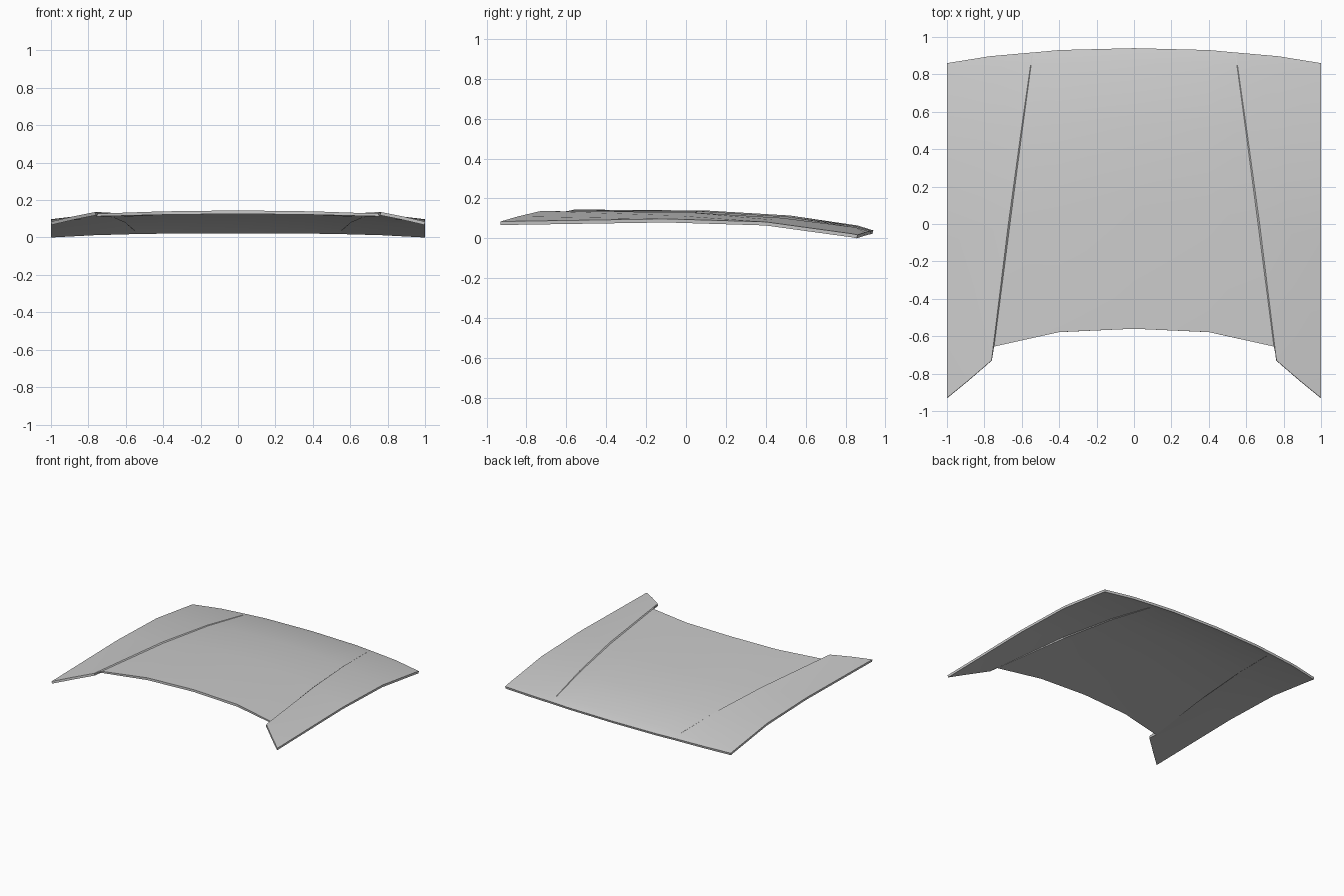
import bpy
import bmesh
from math import radians

cube = bpy.data.objects.get("Cube")
if cube:
    bpy.data.objects.remove(cube, do_unlink=True)

THICKNESS = 0.018

paint = bpy.data.materials.new("light_grey_paint")
grey = (0.6, 0.6, 0.6, 1)
paint.use_nodes = True
paint.diffuse_color = grey
paint.node_tree.nodes["Principled BSDF"].inputs["Base Color"].default_value = grey

# Lengthwise sections of one half, each running from front edge to rear edge
centre = [(0, -.56, .145), (0, .1, .14), (0, .52, .115), (0, .86, .065), (0, .94, .04)]
inner = [(.4, -.578, .14), (.4, .08, .136), (.4, .51, .109), (.4, .855, .061), (.4, .93, .038)]
crease = [(.748, -.655, .128), (.663, 0, .125), (.6, .48, .098), (.55, .85, .055), (.54, .917, .036)]
edge = [(1, -.93, .085), (1, -.1, .098), (1, .4, .083), (1, .83, .024), (1, .86, .018)]

# Raised lip where the side panel meets the centre panel
lip = [(x + dx, y, z + dz) for (x, y, z), dx, dz in
       zip(crease, (.012, .009, .006, .003, .003), (.009, .007, .005, .001, 0))]
lip[0] = (.762, -.73, .137)


def blend(a, b, t):
    return [tuple(p + (q - p) * t for p, q in zip(u, v)) for u, v in zip(a, b)]


# Middle of the side panel, with the rear edge bowed slightly outwards
side = blend(lip, edge, .5)
side[0] = (.89, -.84, .111)
side[-1] = (.77, .897, .03)

# Skin the sections into one half of the panel
bm = bmesh.new()
columns = [[bm.verts.new(p) for p in section]
           for section in (centre, inner, crease, lip, side, edge)]
for a, b in zip(columns, columns[1:]):
    for i in range(len(a) - 1):
        bm.faces.new((a[i], b[i], b[i + 1], a[i + 1]))
mesh = bpy.data.meshes.new("bonnet_panel")
bm.to_mesh(mesh)
bm.free()
panel = bpy.data.objects.new("bonnet_panel", mesh)
bpy.context.collection.objects.link(panel)
mesh.materials.append(paint)

# Mirror the half and give the sheet its thickness
mirror = panel.modifiers.new("mirror", 'MIRROR')
mirror.use_clip = True
solid = panel.modifiers.new("thickness", 'SOLIDIFY')
solid.thickness = THICKNESS
solid.offset = -1
bpy.context.view_layer.update()
graph = bpy.context.evaluated_depsgraph_get()
panel.data = bpy.data.meshes.new_from_object(panel.evaluated_get(graph))
panel.modifiers.clear()

# Rest the panel on the ground
low = min(v.co.z for v in panel.data.vertices)
for v in panel.data.vertices:
    v.co.z -= low

bpy.ops.object.select_all(action='DESELECT')
panel.select_set(True)
bpy.context.view_layer.objects.active = panel
bpy.ops.object.shade_smooth_by_angle(angle=radians(11))
